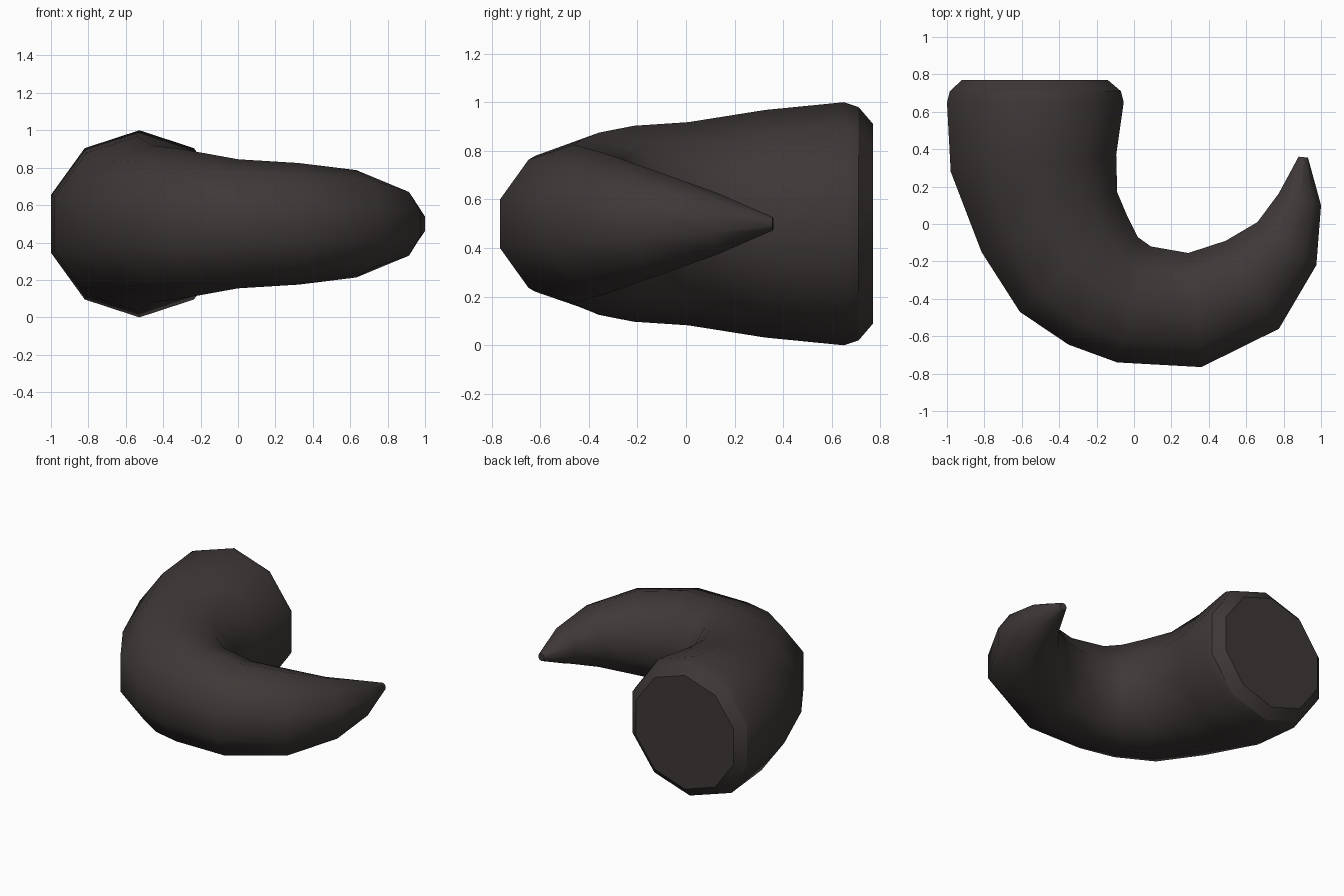
import bpy, bmesh, math
from mathutils import Vector

if "Cube" in bpy.data.objects:
    bpy.data.objects.remove(bpy.data.objects["Cube"])

SIDES = 10
MID_Z = 0.5

# Cross-sections along the curve: outer edge x, y, inner edge x, y, half height
RINGS = [
    (-0.92, 0.77, -0.14, 0.77, 0.41),
    (-0.985, 0.71, -0.07, 0.71, 0.48),
    (-1.00, 0.65, -0.055, 0.65, 0.50),
    (-0.98, 0.28, -0.095, 0.37, 0.468),
    (-0.815, -0.15, -0.09, 0.17, 0.418),
    (-0.61, -0.47, -0.035, 0.04, 0.403),
    (-0.35, -0.645, 0.02, -0.07, 0.375),
    (-0.09, -0.74, 0.09, -0.12, 0.345),
    (0.36, -0.765, 0.29, -0.155, 0.325),
    (0.775, -0.56, 0.49, -0.09, 0.287),
    (0.975, -0.22, 0.66, 0.01, 0.21),
    (1.00, 0.10, 0.775, 0.165, 0.125),
    (0.93, 0.355, 0.88, 0.36, 0.027),
]

dark = bpy.data.materials.new("dark horn")
dark.diffuse_color = (0.049, 0.040, 0.039, 1)
dark.use_nodes = True
dark.node_tree.nodes["Principled BSDF"].inputs["Base Color"].default_value = dark.diffuse_color

bm = bmesh.new()


def add_ring(ox, oy, ix, iy, h):
    """Decagon with a corner at the top, spanning the outer and inner edge."""
    outer, inner = Vector((ox, oy, MID_Z)), Vector((ix, iy, MID_Z))
    centre = (outer + inner) / 2
    side = (inner - outer) / 2 / math.cos(math.radians(18))
    verts = []
    for k in range(SIDES):
        a = math.pi / 2 + 2 * math.pi * k / SIDES
        verts.append(bm.verts.new(centre + side * math.cos(a) + Vector((0, 0, h * math.sin(a)))))
    return verts


# Tapered curved body
rings = [add_ring(*r) for r in RINGS]
for a, b in zip(rings, rings[1:]):
    for k in range(SIDES):
        n = (k + 1) % SIDES
        bm.faces.new((a[k], a[n], b[n], b[k])).smooth = True

# Flat base and blunt tip
bm.faces.new(rings[0])
bm.faces.new(rings[-1])
bmesh.ops.recalc_face_normals(bm, faces=bm.faces[:])

# Crisp edges around the bevelled base and the tip
for ring in (rings[0], rings[1], rings[-1]):
    for k in range(SIDES):
        bm.edges.get((ring[k], ring[(k + 1) % SIDES])).smooth = False

mesh = bpy.data.meshes.new("curved_horn")
bm.to_mesh(mesh)
bm.free()
mesh.materials.append(dark)
horn = bpy.data.objects.new("curved_horn", mesh)
bpy.context.collection.objects.link(horn)
